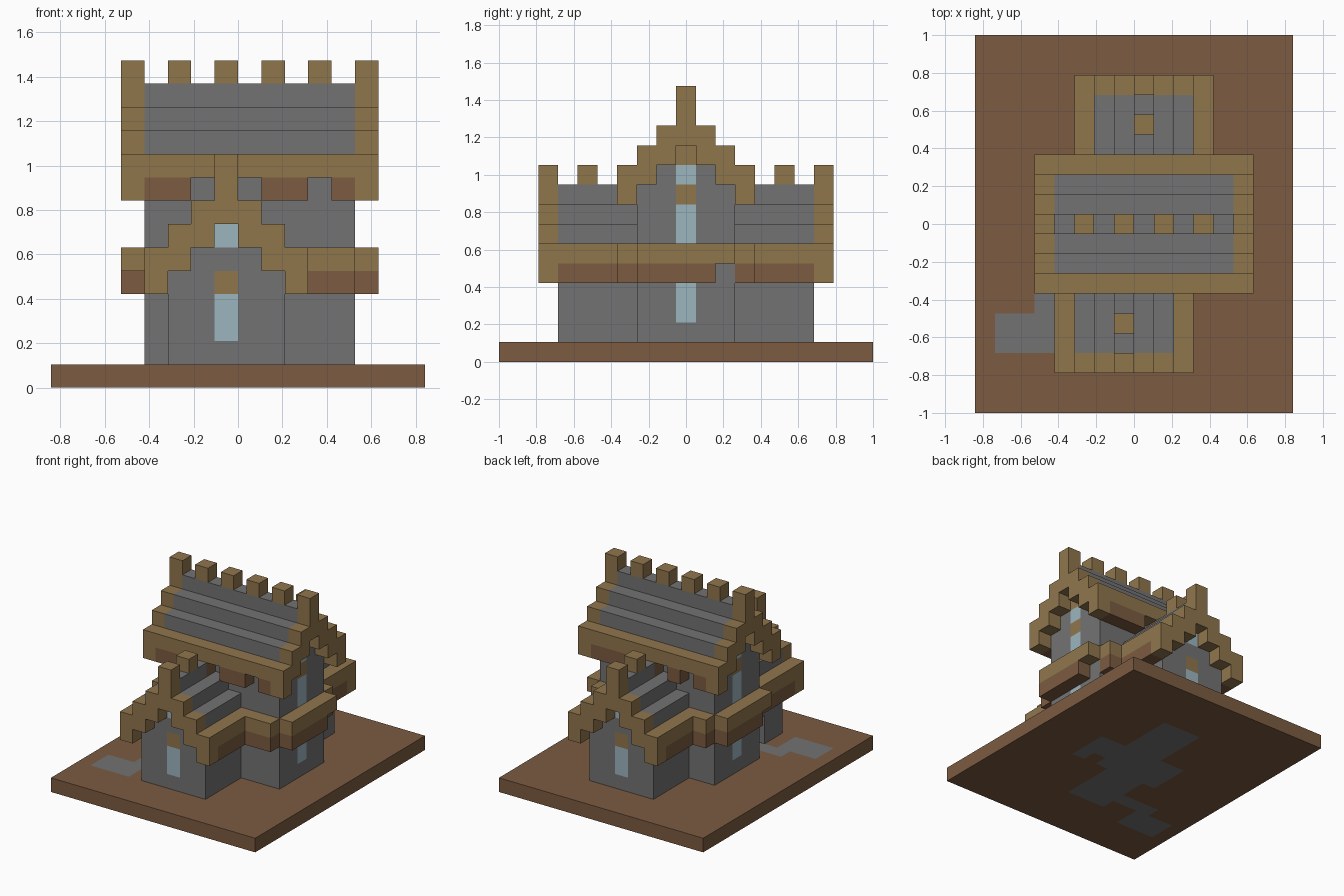
import bpy, bmesh
from mathutils import Vector

old = bpy.data.objects.get("Cube")
if old:
    bpy.data.objects.remove(old)

U = 2 / 19                                  # size of one block
ORIGIN = Vector((-8 * U, -9.5 * U, 0))
COLOURS = {
    "earth_brown": (0.20, 0.105, 0.053),
    "timber": (0.28, 0.18, 0.073),
    "stone_grey": (0.171, 0.171, 0.171),
    "window_blue": (0.33, 0.46, 0.515),
}
NAMES = list(COLOURS)
EARTH, TIMBER, STONE, GLASS = range(4)
blocks = {}                                 # position -> (part, colour)


def fill(part, colour, xs, ys, zs):
    for x in xs:
        for y in ys:
            for z in zs:
                blocks[x, y, z] = (part, colour)


def carve(xs, ys, zs):
    for x in xs:
        for y in ys:
            for z in zs:
                blocks.pop((x, y, z), None)


def span(a, b):
    return range(a, b + 1)


def wing(name, along_x, centre, first, last, eave, ends, posts):
    """A stepped gable roof on stone walls, with timber verges and eaves."""
    def put(part, colour, a, c, zs):
        xs, ys = ([a], [c]) if along_x else ([c], [a])
        fill(name + part, colour, xs, ys, zs)

    for a in span(first, last):
        for side in span(-3, 3):
            d, c = abs(side), centre + side
            low = eave + 3 - d
            if a not in ends and d < 3:
                put("_walls", STONE, a, c, span(1, low - 1))
            if a in ends:
                put("_verge", TIMBER, a, c, (low, low + 1))
            elif d == 3:
                put("_eave", EARTH, a, c, [low])
                put("_eave", TIMBER, a, c, [low + 1])
            else:
                put("_roof", STONE, a, c, (low, low + 1))
        if a in posts:
            put("_ridge_posts", TIMBER, a, centre, [eave + 5])


# Ground slab, path and stone floor
fill("ground", EARTH, range(16), range(19), [0])
fill("ground", STONE, span(1, 3), (3, 4), [0])
fill("ground", STONE, span(3, 5), [5], [0])
fill("ground", STONE, span(6, 8), span(4, 7), [0])
fill("ground", STONE, span(7, 9), span(11, 14), [0])
fill("ground", STONE, span(5, 11), span(8, 10), [0])
fill("ground", EARTH, [10], [8], [0])

# Low wings, then the tall hall across them
wing("front_wing", False, 7, 2, 6, 4, [2], [2, 4])
wing("back_wing", False, 8, 12, 16, 4, [16], [16, 14])
wing("hall", True, 9, 3, 13, 8, [3, 13], range(3, 14, 2))

# Notches under the hall eaves
carve((6, 8, 11), [6], [8])
carve((5, 7, 9), [12], [8])

# Timber belt round the hall
for z, colour in ((4, EARTH), (5, TIMBER)):
    fill("belt", colour, (3, 13), span(7, 11), [z])
    fill("belt", colour, (11, 12), [6], [z])
    fill("belt", colour, (4, 12), [12], [z])
carve([13], [11], [4])
carve([3], [7], [4])

# Rooms and side door
carve(span(5, 11), span(8, 10), span(1, 8))
carve(span(6, 8), span(4, 7), span(1, 4))
carve(span(7, 9), span(11, 14), span(1, 4))
carve([5], [5], (1, 2))

# Gable windows with timber lintels
for x, y in ((7, 3), (8, 15)):
    fill("wing_windows", GLASS, [x], [y], (2, 3, 6))
    fill("wing_windows", TIMBER, [x], [y], [4])
for x in (4, 12):
    fill("hall_windows", GLASS, [x], [9], (2, 3, 6, 7, 9))
    fill("hall_windows", TIMBER, [x], [9], (8, 10))

# Materials
materials = []
for name, rgb in COLOURS.items():
    mat = bpy.data.materials.new(name)
    mat.use_nodes = True
    mat.diffuse_color = (*rgb, 1)
    shader = next(n for n in mat.node_tree.nodes if n.type == "BSDF_PRINCIPLED")
    shader.inputs["Base Color"].default_value = (*rgb, 1)
    shader.inputs["Roughness"].default_value = 0.9
    materials.append(mat)


def build(part):
    """Make one mesh from the exposed sides of a part's blocks."""
    bm = bmesh.new()
    for cell, (owner, colour) in blocks.items():
        if owner != part:
            continue
        centre = Vector(cell) + Vector((0.5, 0.5, 0.5))
        for axis in range(3):
            for sign in (-1, 1):
                n = Vector((0, 0, 0))
                n[axis] = sign
                near = tuple(int(c + s) for c, s in zip(cell, n))
                if near in blocks:
                    continue
                u = Vector((0, 0, 0))
                u[(axis + 1) % 3] = 0.5
                v = n.cross(u)
                mid = centre + n / 2
                corners = (mid - u - v, mid + u - v, mid + u + v, mid - u + v)
                face = bm.faces.new([bm.verts.new(p * U + ORIGIN) for p in corners])
                face.material_index = colour
    bmesh.ops.remove_doubles(bm, verts=bm.verts, dist=U / 100)
    bmesh.ops.dissolve_limit(bm, angle_limit=0.02, verts=bm.verts, edges=bm.edges,
                             delimit={"MATERIAL"})
    mesh = bpy.data.meshes.new(part)
    bm.to_mesh(mesh)
    bm.free()
    for mat in materials:
        mesh.materials.append(mat)
    bpy.context.collection.objects.link(bpy.data.objects.new(part, mesh))


for part in sorted({owner for owner, _ in blocks.values()}):
    build(part)
